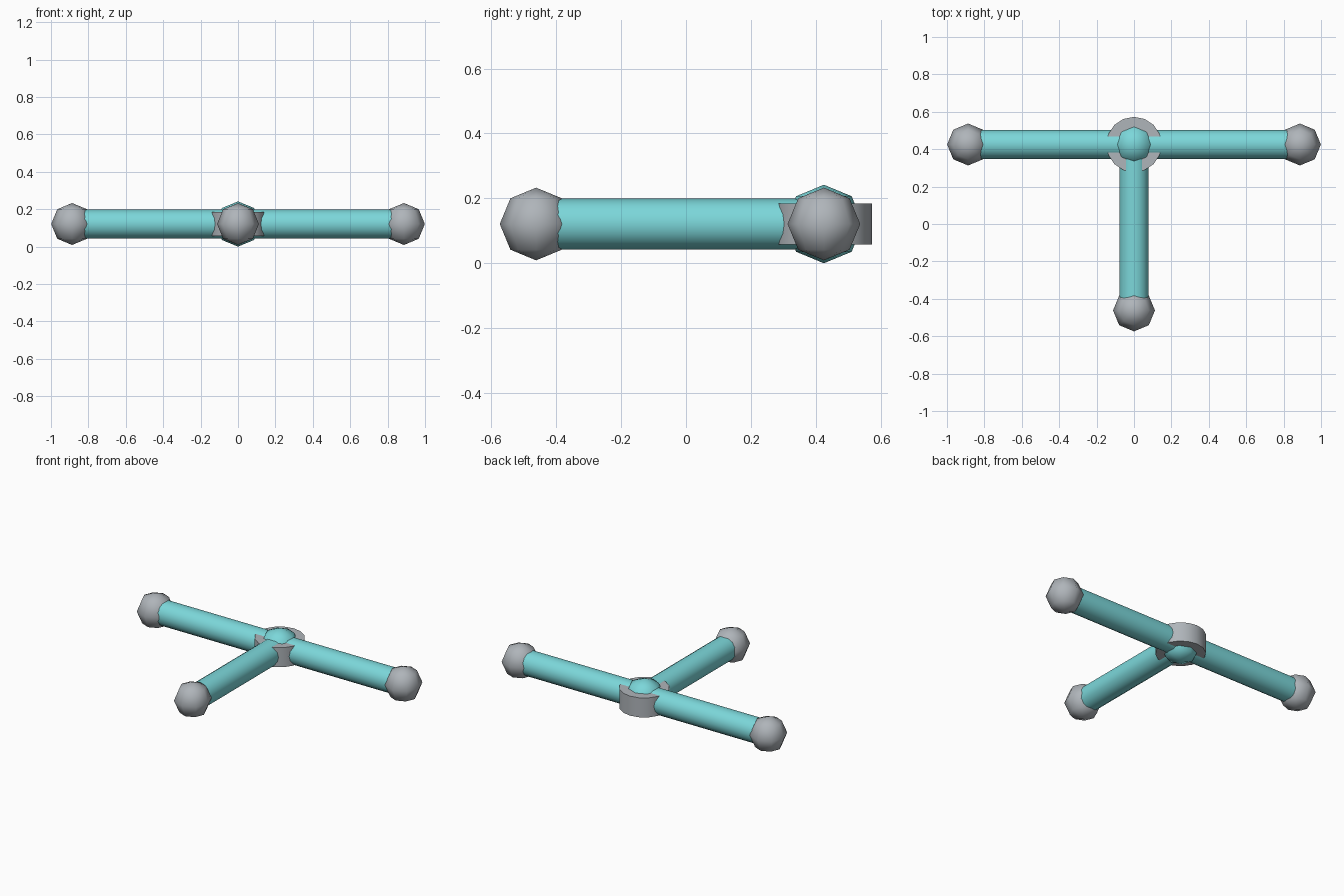
import bpy
import math
from mathutils import Vector

cube = bpy.data.objects.get("Cube")
if cube:
    bpy.data.objects.remove(cube, do_unlink=True)


def make_material(name, color):
    mat = bpy.data.materials.new(name)
    mat.use_nodes = True
    mat.diffuse_color = color
    mat.node_tree.nodes["Principled BSDF"].inputs["Base Color"].default_value = color
    return mat


teal = make_material("teal", (0.20, 0.68, 0.70, 1))
grey = make_material("grey", (0.43, 0.46, 0.49, 1))

HUB = Vector((0, 0.425, 0.121))
ARM_LENGTH = 0.887


def finish(name, mat, angle):
    obj = bpy.context.object
    obj.name = name
    obj.data.materials.append(mat)
    bpy.ops.object.shade_smooth_by_angle(angle=math.radians(angle))


def ball(name, center, radius, mat):
    bpy.ops.mesh.primitive_uv_sphere_add(segments=8, ring_count=4, radius=radius, location=center)
    finish(name, mat, 80)


def rod(name, center, radius, length, mat, direction):
    bpy.ops.mesh.primitive_cylinder_add(vertices=16, radius=radius, depth=length, location=center,
                                        rotation=direction.to_track_quat("Z", "Y").to_euler())
    finish(name, mat, 40)


# Hub: ball poking through a short upright drum
ball("hub_ball", HUB, 0.121, teal)
rod("hub_drum", HUB, 0.148, 0.126, grey, Vector((0, 0, 1)))

# Three arms, each ending in a ball
for side, direction in (("left", Vector((1, 0, 0))),
                        ("right", Vector((-1, 0, 0))),
                        ("front", Vector((0, -1, 0)))):
    rod(side + "_arm", HUB + direction * ARM_LENGTH / 2, 0.078, ARM_LENGTH, teal, direction)
    ball(side + "_end_ball", HUB + direction * ARM_LENGTH, 0.112, grey)
